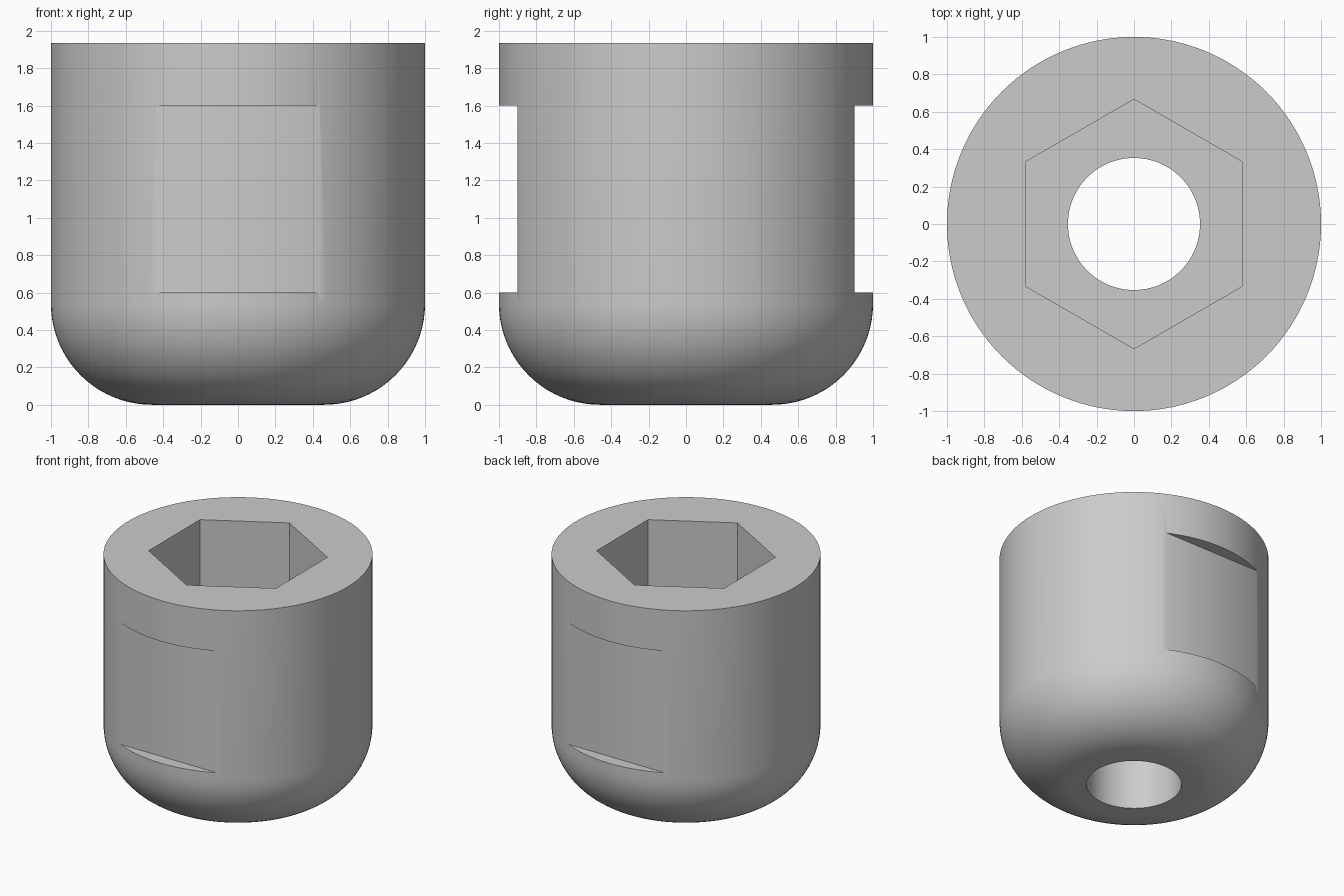
import bpy
import bmesh
from math import cos, sin, pi, radians
from mathutils import Matrix

if "Cube" in bpy.data.objects:
    bpy.data.objects.remove(bpy.data.objects["Cube"], do_unlink=True)

HEIGHT = 1.935
FILLET = 0.54
SEGMENTS = 128
HOLE_RADIUS = 0.353
HEX_RADIUS = 0.667
HEX_FLOOR = 0.6

grey = bpy.data.materials.new("plain grey")
grey.use_nodes = True
colour = (0.6, 0.6, 0.6, 1)
grey.diffuse_color = colour
grey.node_tree.nodes["Principled BSDF"].inputs["Base Color"].default_value = colour


def make_object(name, bm):
    bmesh.ops.recalc_face_normals(bm, faces=bm.faces)
    mesh = bpy.data.meshes.new(name)
    bm.to_mesh(mesh)
    bm.free()
    mesh.materials.append(grey)
    obj = bpy.data.objects.new(name, mesh)
    bpy.context.collection.objects.link(obj)
    return obj


def prism(name, radius, sides, bottom, top, turn=0):
    bm = bmesh.new()
    place = Matrix.Translation((0, 0, (bottom + top) / 2)) @ Matrix.Rotation(turn, 4, "Z")
    bmesh.ops.create_cone(bm, cap_ends=True, segments=sides, radius1=radius,
                          radius2=radius, depth=top - bottom, matrix=place)
    return make_object(name, bm)


def box(name, centre, size):
    bm = bmesh.new()
    place = Matrix.Translation(centre) @ Matrix.Diagonal((*size, 1))
    bmesh.ops.create_cube(bm, size=1, matrix=place)
    return make_object(name, bm)


# Round body with a rounded lower edge, capped at both ends
arc = [i / 20 * pi / 2 for i in range(21)]
profile = [(1 - FILLET + FILLET * sin(a), FILLET - FILLET * cos(a)) for a in arc]
profile.append((1, HEIGHT))
bm = bmesh.new()
rings = []
for r, z in profile:
    angles = [2 * pi * i / SEGMENTS for i in range(SEGMENTS)]
    rings.append([bm.verts.new((r * cos(a), r * sin(a), z)) for a in angles])
for low, high in zip(rings, rings[1:]):
    for i in range(SEGMENTS):
        j = (i + 1) % SEGMENTS
        bm.faces.new((low[i], low[j], high[j], high[i]))
bm.faces.new(rings[0])
bm.faces.new(rings[-1])
body = make_object("socket_body", bm)

# Through hole, hexagonal pocket and the two wrench flats
cutters = [
    prism("hole_cutter", HOLE_RADIUS, 96, -0.2, HEIGHT + 0.2),
    prism("hexagon_cutter", HEX_RADIUS, 6, HEX_FLOOR, HEIGHT + 0.2, pi / 6 * 0),
    box("front_flat_cutter", (0, -1.1, 1.1), (2.4, 0.4, 1)),
    box("back_flat_cutter", (0, 1.1, 1.1), (2.4, 0.4, 1)),
]
# Turn the pocket so that two corners point to front and back
hexagon = cutters[1].data
if max(v.co.x for v in hexagon.vertices) > HEX_RADIUS - 0.01:
    hexagon.transform(Matrix.Rotation(pi / 6, 4, "Z"))

bpy.ops.object.select_all(action="DESELECT")
bpy.context.view_layer.objects.active = body
body.select_set(True)
for cutter in cutters:
    modifier = body.modifiers.new(cutter.name, "BOOLEAN")
    modifier.operation = "DIFFERENCE"
    modifier.solver = "EXACT"
    modifier.object = cutter
    bpy.ops.object.modifier_apply(modifier=modifier.name)
    bpy.data.objects.remove(cutter, do_unlink=True)

bpy.ops.object.shade_smooth_by_angle(angle=radians(30))
